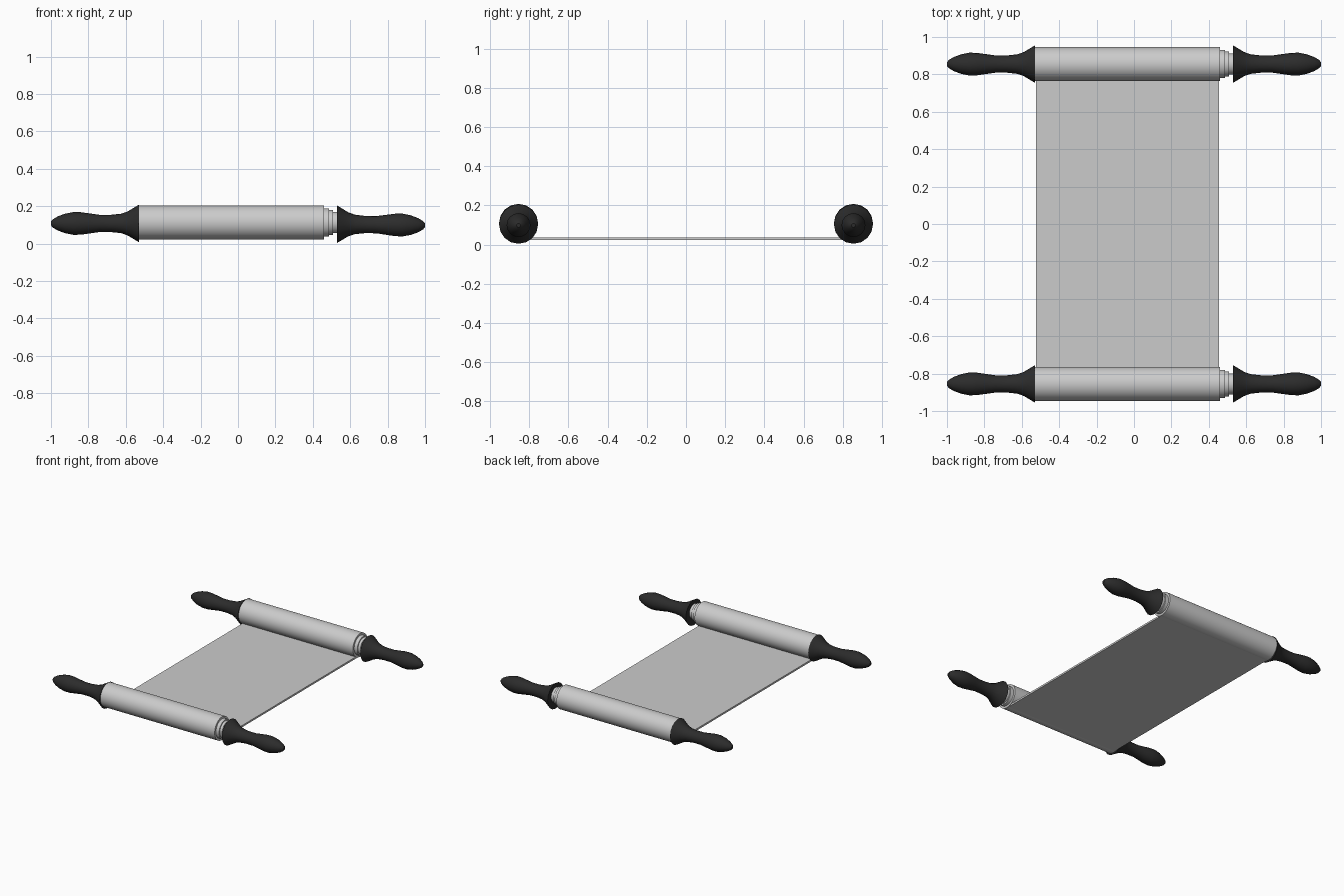
import bpy, bmesh, math

if "Cube" in bpy.data.objects:
    bpy.data.objects.remove(bpy.data.objects["Cube"])

dark = bpy.data.materials.new("dark_wood")
dark.diffuse_color = (0.025, 0.025, 0.025, 1)
dark.use_nodes = True
dark.node_tree.nodes["Principled BSDF"].inputs["Base Color"].default_value = dark.diffuse_color


def lathe(name, profile, y, sides, mat=None):
    """Revolve (x, radius, axis height) points around a roller axis along x."""
    bm = bmesh.new()
    rings = []
    for x, r, z in profile:
        rings.append([bm.verts.new((x, y + r * math.cos(a), z + r * math.sin(a)))
                      for a in (2 * math.pi * i / sides for i in range(sides))])
    for a, b in zip(rings, rings[1:]):
        for i in range(sides):
            j = (i + 1) % sides
            bm.faces.new((a[i], a[j], b[j], b[i]))
    bm.faces.new(rings[0])
    bm.faces.new(rings[-1])
    bmesh.ops.recalc_face_normals(bm, faces=bm.faces)
    return finish(name, bm, mat)


def finish(name, bm, mat=None):
    mesh = bpy.data.meshes.new(name)
    bm.to_mesh(mesh)
    bm.free()
    ob = bpy.data.objects.new(name, mesh)
    bpy.context.collection.objects.link(ob)
    if mat:
        mesh.materials.append(mat)
    bpy.ops.object.select_all(action='DESELECT')
    ob.select_set(True)
    bpy.context.view_layer.objects.active = ob
    bpy.ops.object.shade_smooth_by_angle(angle=math.radians(40))
    return ob


# handle outline: distance from centre, radius
handle = [(0.53, 0.1), (0.555, 0.085), (0.59, 0.064), (0.625, 0.052), (0.68, 0.046),
          (0.74, 0.046), (0.79, 0.053), (0.84, 0.06), (0.88, 0.061), (0.925, 0.052),
          (0.965, 0.037), (0.99, 0.022), (1.0, 0.01)]

# rolled paper: inner layers step out on the right
roll = [(-0.53, 0.091), (0.46, 0.091), (0.46, 0.075), (0.487, 0.075), (0.487, 0.066),
        (0.507, 0.066), (0.507, 0.057), (0.535, 0.057)]

for end, y in (("front", -0.855), ("back", 0.855)):
    lathe(end + "_paper_roll", [(x, r, 0.113) for x, r in roll], y, 40)
    # left handle rides slightly higher than the right one
    for side, s, z0, z1 in (("left", -1, 0.108, 0.108), ("right", 1, 0.104, 0.098)):
        prof = [(s * x, r, z0 + (z1 - z0) * (x - 0.53) / 0.47) for x, r in handle]
        lathe(f"{end}_{side}_handle", prof, y, 16, dark)

# unrolled sheet running between the undersides of the rolls
bm = bmesh.new()
bmesh.ops.create_cube(bm, size=1)
bmesh.ops.scale(bm, vec=(0.98, 1.71, 0.014), verts=bm.verts)
bmesh.ops.translate(bm, vec=(-0.035, 0, 0.03), verts=bm.verts)
finish("paper_sheet", bm)
